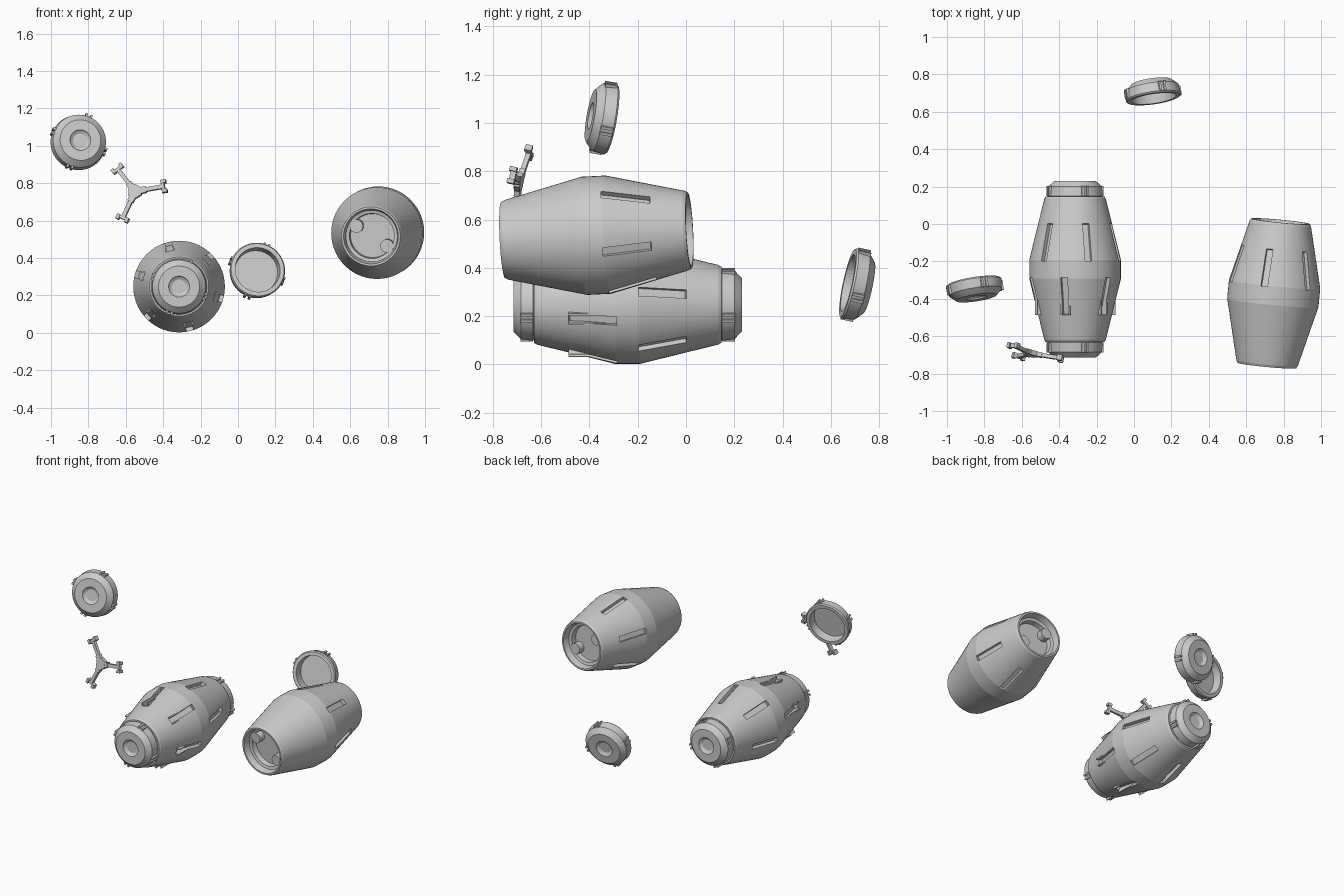
import bpy, bmesh, math
from mathutils import Vector, Matrix

if "Cube" in bpy.data.objects:
    bpy.data.objects.remove(bpy.data.objects["Cube"])

SEG = 56
SLOPE = math.atan(0.08 / 0.325)

def place(loc, axis=(0, 1, 0)):
    """Matrix that turns the local y axis onto the given axis."""
    q = Vector((0, 1, 0)).rotation_difference(Vector(axis).normalized())
    return Matrix.Translation(loc) @ q.to_matrix().to_4x4()

def spin(deg):
    return Matrix.Rotation(-math.radians(deg), 4, 'Y')

def lathe(bm, profile):
    """Revolve (y, radius) points around y; r = 0 ends close with a cap."""
    prev = None
    for y, r in profile:
        n = SEG if r > 0 else 1
        ring = [bm.verts.new((r * math.cos(2 * math.pi * i / SEG), y,
                              r * math.sin(2 * math.pi * i / SEG))) for i in range(n)]
        if prev:
            for i in range(SEG):
                quad = [prev[i % len(prev)], prev[(i + 1) % SEG % len(prev)],
                        ring[(i + 1) % SEG % n], ring[i % n]]
                bm.faces.new(list(dict.fromkeys(quad)))
        prev = ring

def box(bm, center, size, m=Matrix(), tilt=0):
    t = m @ Matrix.Translation(center) @ Matrix.Rotation(tilt, 4, 'Z')
    bmesh.ops.create_cube(bm, size=1, matrix=t @ Matrix.Diagonal((*size, 1)))

def disc(bm, center, r, depth, sides=20, m=Matrix()):
    t = m @ Matrix.Translation(center) @ Matrix.Rotation(math.pi / 2, 4, 'X')
    bmesh.ops.create_cone(bm, cap_ends=True, segments=sides, radius1=r,
                          radius2=r, depth=depth, matrix=t)

def make(name, bm, matrix):
    bmesh.ops.recalc_face_normals(bm, faces=bm.faces[:])
    me = bpy.data.meshes.new(name)
    bm.to_mesh(me)
    bm.free()
    ob = bpy.data.objects.new(name, me)
    bpy.context.collection.objects.link(ob)
    ob.matrix_world = matrix
    return ob

def select(ob):
    bpy.ops.object.select_all(action='DESELECT')
    ob.select_set(True)
    bpy.context.view_layer.objects.active = ob

def smooth(ob):
    select(ob)
    bpy.ops.object.shade_smooth_by_angle(angle=math.radians(13 if 'body' in name_of(ob) else 20))

def name_of(ob):
    return ob.name

# Barrel body: double cone with recessed ends and slots cut along its sides
def body(name, matrix, slots):
    half = [(0.305, 0), (0.305, 0.117), (0.34, 0.12), (0.345, 0.138),
            (0.388, 0.147), (0.388, 0.158), (0.375, 0.165), (0.05, 0.245)]
    bm = bmesh.new()
    lathe(bm, half + [(-y, r) for y, r in reversed(half)])
    ob = make(name, bm, matrix)
    cut = bmesh.new()
    for side, first in slots:
        for k in range(6):
            box(cut, (0.223, side * 0.145, 0), (0.05, 0.205, 0.036),
                spin(first + 60 * k), side * SLOPE)
    cutter = make(name + "_slot_cutter", cut, matrix)
    cutter.hide_render = True
    bpy.context.view_layer.update()
    mod = ob.modifiers.new("slots", 'BOOLEAN')
    mod.operation = 'DIFFERENCE'
    mod.solver = 'EXACT'
    mod.object = cutter
    select(ob)
    bpy.ops.object.modifier_apply(modifier=mod.name)
    bpy.data.objects.remove(cutter)
    smooth(ob)
    # Round locking tabs inside both end recesses
    tabs = bmesh.new()
    for y in (-0.325, 0.325):
        for a in (147, 327):
            disc(tabs, (0.098, y, 0), 0.036, 0.05, 20, spin(a))
    smooth(make(name + "_end_tabs", tabs, matrix))

# End cap: cup with dished face; side = -1 closes to the front, +1 to the back
def cap(name, matrix, side):
    prof = [(0.055, 0), (0.055, 0.116), (0, 0.121), (0, 0.143), (0.008, 0.149),
            (0.058, 0.143), (0.064, 0.137), (0.089, 0.11), (0.089, 0.056),
            (0.082, 0.052), (0.073, 0.038), (0.073, 0)]
    bm = bmesh.new()
    lathe(bm, [(side * y, r) for y, r in prof])
    smooth(make(name, bm, matrix))
    # Paired grip ribs, four sets around the rim
    ribs = bmesh.new()
    for k in range(4):
        for z in (-0.013, 0.013):
            box(ribs, (0.143, side * 0.034, z), (0.026, 0.052, 0.012), spin(69 + 90 * k))
    make(name + "_ribs", ribs, matrix)

# Assembled barrel
AX, AY, AZ = -0.315, -0.242, 0.247
home = place((AX, AY, AZ))
body("assembled_body", home, [(1, 13), (-1, 44)])
cap("assembled_front_cap", place((AX, AY - 0.384, AZ)), -1)
cap("assembled_back_cap", place((AX, AY + 0.384, AZ)), 1)

# Raised rails beside the front slots
rails = bmesh.new()
for k in range(6):
    for z in (-0.021, 0.021):
        box(rails, (0.202, -0.15, z), (0.03, 0.19, 0.008), spin(44 + 60 * k))
make("front_slot_rails", rails, home)

# Loose barrel body and loose caps
body("loose_body", place((0.747, -0.371, 0.535), (0.073, 0.772, 0.04)), [(1, 43)])
cap("loose_front_cap", place((-0.856, -0.308, 1.015), (-0.15, 0.97, -0.17)), -1)
cap("loose_back_cap", place((0.105, 0.67, 0.337), (-0.14, 0.97, -0.21)), 1)

# Three-armed bracket with T-shaped feet
br = bmesh.new()
disc(br, (0, 0, 0), 0.04, 0.026, 6)
for a in (9, 128, 246):
    m = spin(a)
    box(br, (0.045, 0, 0), (0.03, 0.024, 0.034), m)
    box(br, (0.085, 0, 0), (0.14, 0.02, 0.022), m)
    box(br, (0.155, 0, 0), (0.016, 0.024, 0.066), m)
    for z in (-0.026, 0.026):
        box(br, (0.16, -0.002, z), (0.028, 0.03, 0.018), m)
make("three_arm_bracket", br, place((-0.55, -0.692, 0.755), (0.2, 1, -0.2)))
